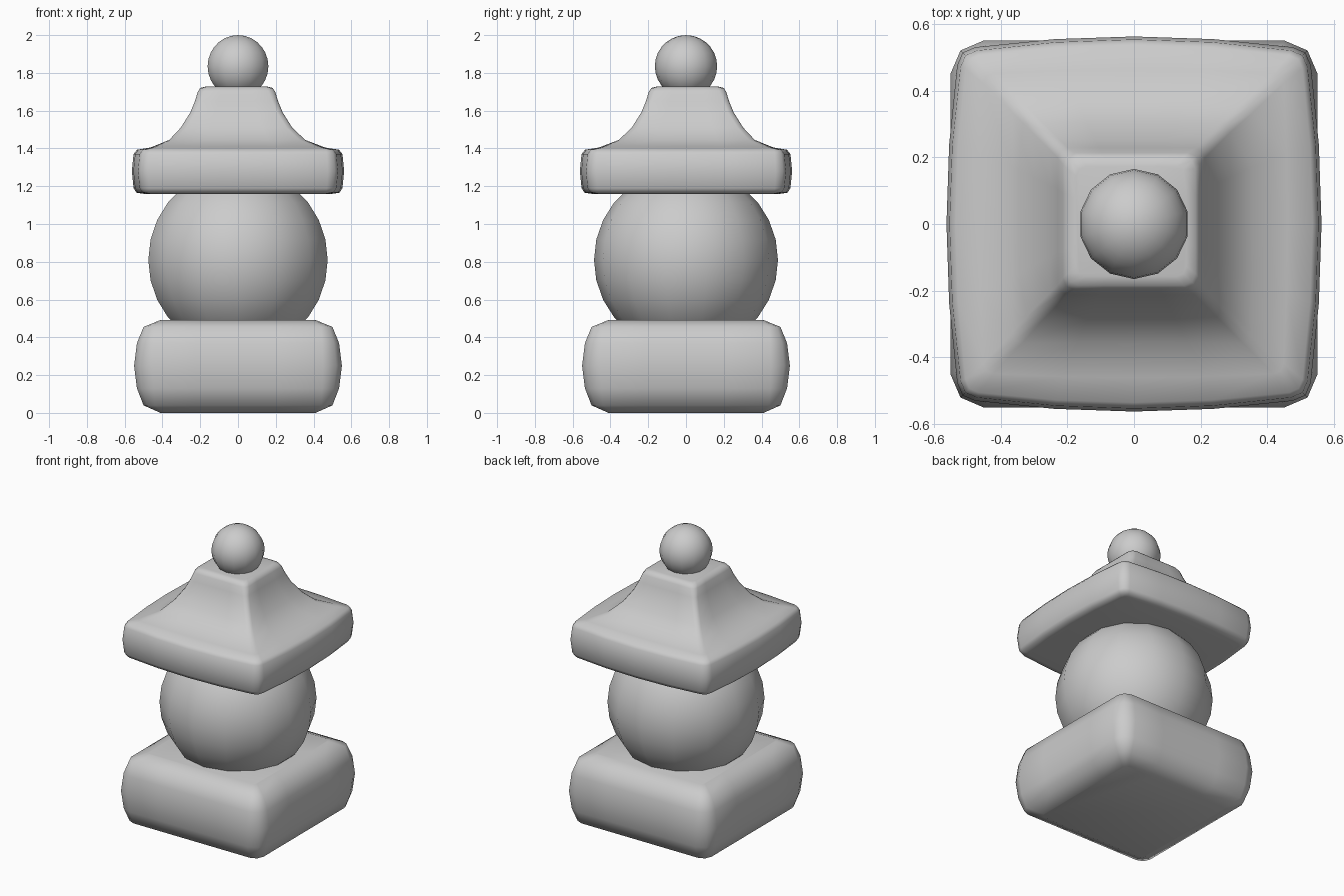
import bpy, bmesh, math

if "Cube" in bpy.data.objects:
    bpy.data.objects.remove(bpy.data.objects["Cube"])


def finish(bm, name, angle):
    bmesh.ops.recalc_face_normals(bm, faces=bm.faces)
    me = bpy.data.meshes.new(name)
    bm.to_mesh(me)
    bm.free()
    ob = bpy.data.objects.new(name, me)
    bpy.context.collection.objects.link(ob)
    bpy.ops.object.select_all(action='DESELECT')
    ob.select_set(True)
    bpy.context.view_layer.objects.active = ob
    bpy.ops.object.shade_smooth_by_angle(angle=math.radians(angle))
    return ob


def square_ring(bm, half, z, corner, bulge, ox, oy):
    """Rounded square ring whose sides may swell outward."""
    pts = []
    for t in (-1, -0.5, 0, 0.5, 1):
        pts.append((t * (half - corner), -half - bulge * (1 - t * t)))
    k = half - corner * 0.3
    pts.append((k, -k))
    verts = []
    for q in range(4):
        c, s = round(math.cos(q * math.pi / 2)), round(math.sin(q * math.pi / 2))
        verts += [bm.verts.new((x * c - y * s + ox, x * s + y * c + oy, z))
                  for x, y in pts]
    return verts


def square_loft(name, rows):
    """rows: half width, height, corner, bulge, x/y shift factor"""
    bm = bmesh.new()
    rings = [square_ring(bm, h, z, c, b, -0.008 * s, 0.008 * s)
             for h, z, c, b, s in rows]
    for a, b in zip(rings, rings[1:]):
        n = len(a)
        for i in range(n):
            bm.faces.new((a[i], a[(i + 1) % n], b[(i + 1) % n], b[i]))
    bm.faces.new(rings[0])
    bm.faces.new(rings[-1])
    return finish(bm, name, 60)


def ball(name, r, z):
    bm = bmesh.new()
    bmesh.ops.create_uvsphere(bm, u_segments=14, v_segments=14, radius=r)
    bmesh.ops.translate(bm, verts=bm.verts, vec=(0, 0, z))
    return finish(bm, name, 80)


# Foundation block
square_loft("base_block", [
    (0.41, 0.0, 0.03, 0, 0), (0.50, 0.04, 0.06, 0, 0), (0.535, 0.13, 0.09, 0, 0),
    (0.55, 0.25, 0.10, 0, 0),
    (0.535, 0.37, 0.09, 0, 0), (0.50, 0.455, 0.06, 0, 0), (0.41, 0.492, 0.03, 0, 0)])

# Round body
ball("round_body", 0.487, 0.81)

# Roof: thick eaves sweeping up to a narrow neck
square_loft("roof", [
    (0.47, 1.16, 0.03, 0.03, 0), (0.505, 1.166, 0.04, 0.033, 0),
    (0.52, 1.19, 0.05, 0.033, 0), (0.53, 1.28, 0.055, 0.032, 0),
    (0.52, 1.37, 0.05, 0.033, 0), (0.505, 1.393, 0.04, 0.03, 0),
    (0.45, 1.405, 0.03, 0.012, 0.2), (0.36, 1.445, 0.03, 0, 0.5),
    (0.295, 1.51, 0.03, 0, 1), (0.245, 1.59, 0.03, 0, 1), (0.22, 1.65, 0.03, 0, 1),
    (0.205, 1.70, 0.035, 0, 1), (0.192, 1.72, 0.035, 0, 1), (0.165, 1.727, 0.03, 0, 1)])

# Top finial
ball("finial_ball", 0.165, 1.835)
